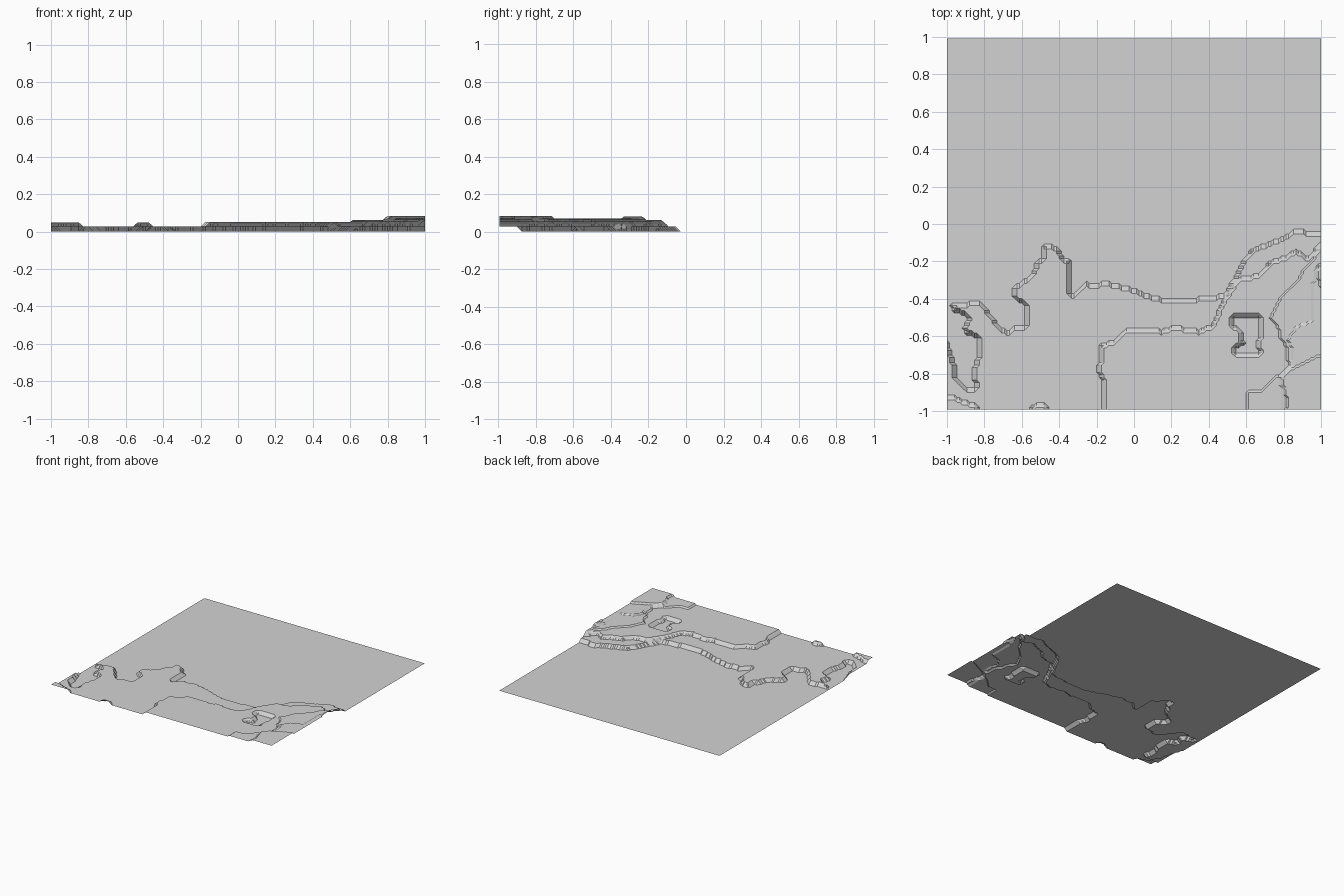
import bpy
import bmesh

if "Cube" in bpy.data.objects:
    bpy.data.objects.remove(bpy.data.objects["Cube"], do_unlink=True)

CELLS = 150            # grid resolution of the land sheet
HALF_DEPTH = 0.993     # the sheet is slightly shallower than wide
MAX_STEP = 0.0135      # highest rise allowed between neighbouring points

# Terrace outlines, in hundredths of a unit, running past the sheet's edge
lowland_west = [
    (-120, -63), (-100, -63), (-97, -72), (-95, -77), (-95, -82), (-89, -88),
    (-85, -88), (-86, -78), (-83, -70), (-83, -60), (-90, -59), (-91, -55),
    (-88, -50), (-97, -46), (-98, -43), (-83, -42), (-77, -48), (-72, -55),
    (-67, -58), (-64, -55), (-58, -55), (-58, -44), (-64, -39), (-64, -34),
    (-54, -27), (-52, -20), (-48, -18), (-48, -11), (-44, -11), (-39, -15),
    (-38, -19), (-34, -20), (-34, -37), (-32, -38)]
lowland_east = [
    (-26, -31), (-22, -33), (-15, -31), (0, -35), (7, -38), (20, -41),
    (32, -40), (48, -38), (53, -30), (57, -22), (63, -14), (72, -10),
    (80, -7), (87, -3), (97, -5), (120, -5), (120, -120), (-120, -120)]
lowland = lowland_west + lowland_east

corner_terrace = [(-120, -91), (-97, -92), (-90, -95), (-84, -97),
                  (-82, -120), (-120, -120)]
front_knoll = [(-56, -120), (-55, -98), (-51, -96), (-46, -97), (-44, -120)]
midland = [
    (-15, -120), (-17, -95), (-16, -86), (-19, -80), (-18, -65), (-10, -62),
    (-4, -56), (15, -57), (22, -55), (35, -57), (42, -54), (47, -42),
    (53, -33), (57, -29), (67, -27), (73, -20), (80, -18), (87, -14),
    (93, -18), (100, -10), (120, -10), (120, -120)]
pond = [(52, -50), (68, -50), (68, -57), (66, -63), (67, -69), (54, -69),
        (54, -66), (59, -64), (57, -57), (52, -54)]
upland = [
    (60, -120), (61, -90), (67, -90), (76, -82), (83, -76), (82, -67),
    (78, -60), (77, -54), (73, -50), (78, -40), (88, -30), (91, -24),
    (95, -20), (100, -13), (120, -13), (120, -120)]
shelf = [
    (76, -120), (80, -93), (78, -83), (84, -74), (85, -67), (82, -62),
    (87, -55), (95, -52), (95, -36), (97, -25), (120, -19), (120, -120)]
hill = [(78, -120), (82, -94), (78, -81), (85, -77), (93, -73), (98, -71),
        (120, -72), (120, -120)]
edge_knoll = [(99, -34), (98, -22), (120, -22), (120, -34)]

# Later terraces override earlier ones
TERRACES = [
    (lowland, 0.027), (corner_terrace, 0.05), (front_knoll, 0.05),
    (midland, 0.052), (pond, 0.027), (upland, 0.062), (shelf, 0.07),
    (hill, 0.083), (edge_knoll, 0.082)]


def inside(x, y, outline):
    """Even-odd test of a point against a closed outline."""
    result = False
    ax, ay = outline[-1]
    for bx, by in outline:
        if (ay > y) != (by > y) and x < ax + (y - ay) * (bx - ax) / (by - ay):
            result = not result
        ax, ay = bx, by
    return result


def terrace_height(x, y):
    height = 0.0
    if y > 0:
        return height
    for outline, level in TERRACES:
        if inside(x * 100, y * 100, outline):
            height = level
    return height


def make_material(name, colour):
    material = bpy.data.materials.new(name)
    material.use_nodes = True
    material.diffuse_color = colour
    shader = material.node_tree.nodes["Principled BSDF"]
    shader.inputs["Base Color"].default_value = colour
    return material


# Flat sheet lifted into terraces
bm = bmesh.new()
bmesh.ops.create_grid(bm, x_segments=CELLS, y_segments=CELLS, size=1.0)
for vert in bm.verts:
    vert.co.y *= HALF_DEPTH
    vert.co.z = terrace_height(vert.co.x, vert.co.y)

# Terrace rims are chamfered so each tall wall climbs in two steps
rims = {}
for vert in bm.verts:
    lowest = min(edge.other_vert(vert).co.z for edge in vert.link_edges)
    rims[vert] = min(vert.co.z, lowest + MAX_STEP)
for vert, height in rims.items():
    vert.co.z = height

# Sloping wall faces are split into flat triangles
walls = [face for face in bm.faces
         if len({round(vert.co.z, 4) for vert in face.verts}) > 1]
bmesh.ops.triangulate(bm, faces=walls)

mesh = bpy.data.meshes.new("terraced_land")
bm.to_mesh(mesh)
bm.free()
mesh.materials.append(make_material("light_grey", (0.65, 0.65, 0.65, 1.0)))
land = bpy.data.objects.new("terraced_land", mesh)
bpy.context.collection.objects.link(land)
